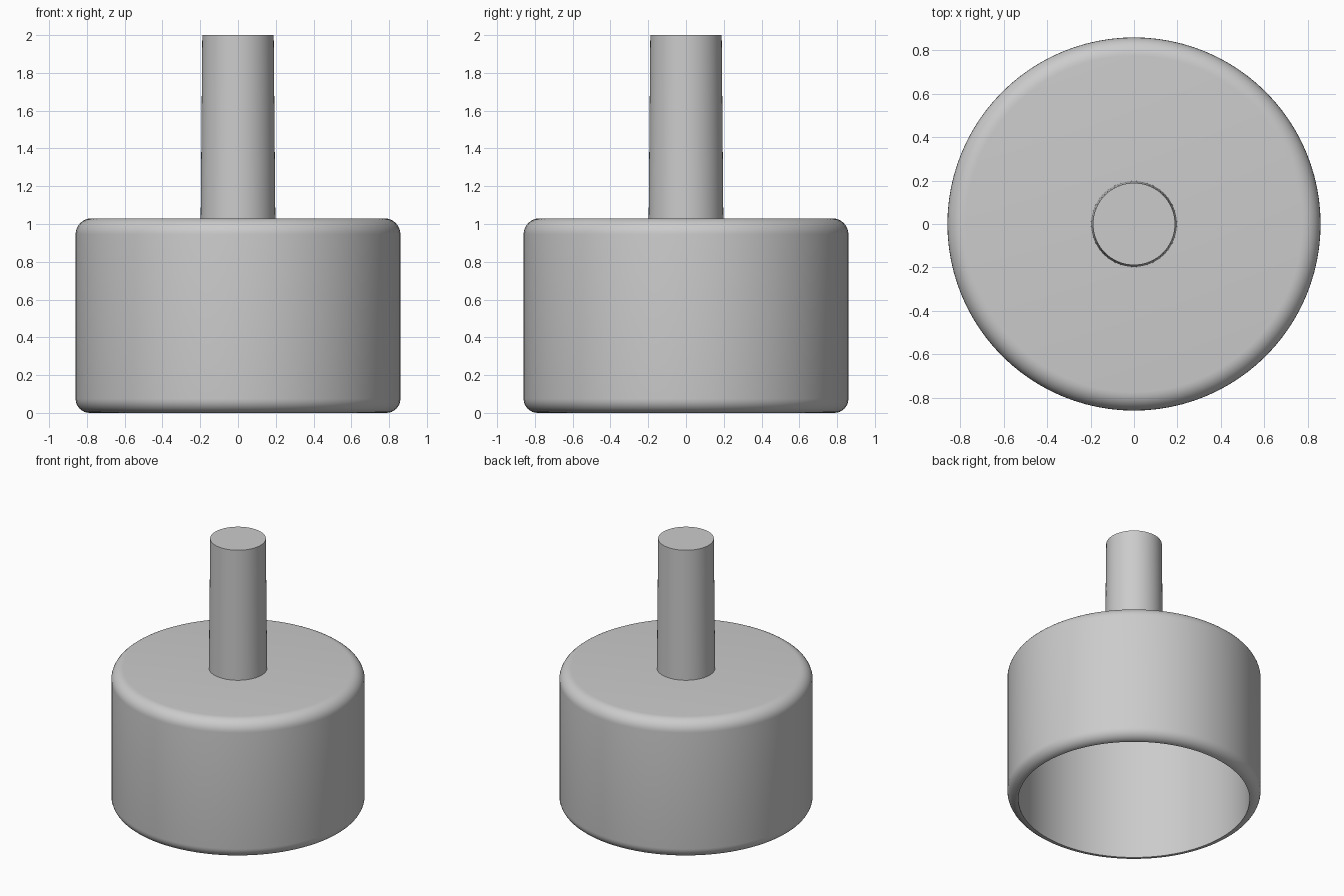
import bpy
import bmesh
import math
from mathutils import Vector

cube = bpy.data.objects.get("Cube")
if cube:
    bpy.data.objects.remove(cube, do_unlink=True)

# Single grey finish
grey = bpy.data.materials.new("plain grey")
grey.use_nodes = True
colour = (0.6, 0.6, 0.6, 1)
grey.diffuse_color = colour
grey.node_tree.nodes["Principled BSDF"].inputs["Base Color"].default_value = colour


def fillet(cx, cz, r, start, end, steps=8):
    """Arc of profile points from start to end degrees."""
    angles = [math.radians(start + (end - start) * i / steps) for i in range(steps + 1)]
    return [(cx + r * math.cos(a), cz + r * math.sin(a)) for a in angles]


def lathe(name, profile, steps=96):
    """Spin a radius/height profile around the z axis."""
    bm = bmesh.new()
    verts = [bm.verts.new((r, 0, z)) for r, z in profile]
    edges = [bm.edges.new(pair) for pair in zip(verts, verts[1:])]
    bmesh.ops.spin(bm, geom=verts + edges, cent=Vector(), axis=(0, 0, 1),
                   angle=math.tau, steps=steps)
    bmesh.ops.remove_doubles(bm, verts=bm.verts, dist=0.0001)
    bmesh.ops.recalc_face_normals(bm, faces=bm.faces)
    mesh = bpy.data.meshes.new(name)
    bm.to_mesh(mesh)
    bm.free()
    mesh.materials.append(grey)
    obj = bpy.data.objects.new(name, mesh)
    bpy.context.collection.objects.link(obj)
    bpy.ops.object.select_all(action="DESELECT")
    obj.select_set(True)
    bpy.context.view_layer.objects.active = obj
    bpy.ops.object.shade_smooth_by_angle(angle=math.radians(30))
    return obj


RADIUS, HEIGHT, ROUND = 0.86, 1.03, 0.085
INNER, CEILING = 0.785, 0.955

# Hollow cup, open underneath, with rounded outer edges
lathe("cup_body",
      [(0, CEILING), (INNER, CEILING), (INNER, 0)]
      + fillet(RADIUS - ROUND + 0.01, ROUND, ROUND, -90, 0)[1:0]
      + fillet(RADIUS - 0.075, 0.075, 0.075, -90, 0)[1:]
      + fillet(RADIUS - ROUND, HEIGHT - ROUND, ROUND, 0, 90)
      + [(0, HEIGHT)])

# Slightly tapered stem
lathe("stem", [(0, HEIGHT - 0.03), (0.198, HEIGHT - 0.03), (0.189, 2), (0, 2)], 64)
